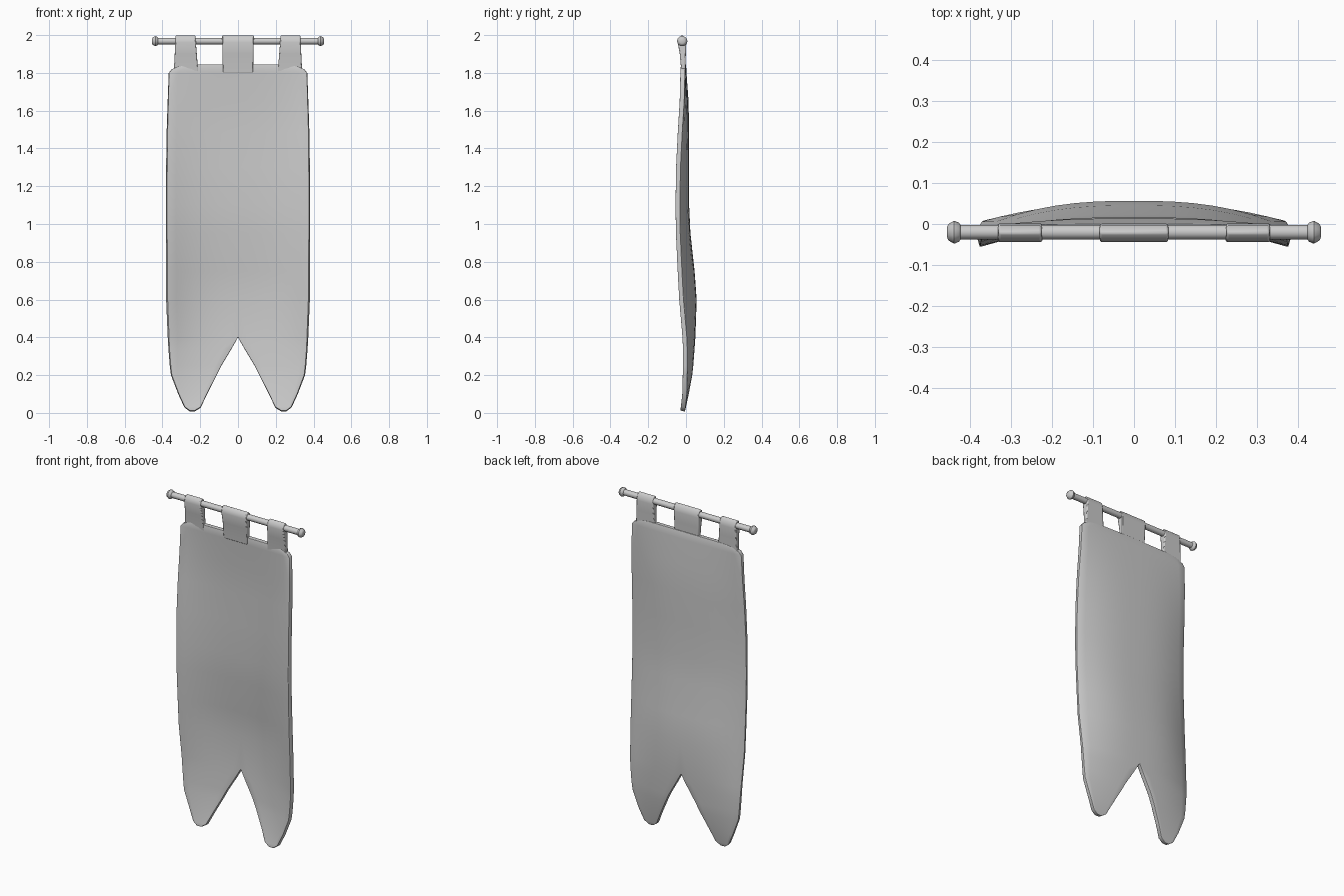
import bpy, bmesh, math

if "Cube" in bpy.data.objects:
    bpy.data.objects.remove(bpy.data.objects["Cube"])

ROD_Y, ROD_Z = -0.02, 1.968


def make_object(name, bm):
    bmesh.ops.recalc_face_normals(bm, faces=bm.faces)
    me = bpy.data.meshes.new(name)
    bm.to_mesh(me)
    bm.free()
    ob = bpy.data.objects.new(name, me)
    bpy.context.collection.objects.link(ob)
    return ob


def smooth(ob, angle=40):
    bpy.ops.object.select_all(action='DESELECT')
    ob.select_set(True)
    bpy.context.view_layer.objects.active = ob
    bpy.ops.object.shade_smooth_by_angle(angle=math.radians(angle))


def round_edges(ob, width):
    bev = ob.modifiers.new("round", 'BEVEL')
    bev.width, bev.segments, bev.limit_method = width, 2, 'ANGLE'
    bev.angle_limit = math.radians(50)


# Cloth: half grid of (z, inner x, outer x, edge y, centre y) rows, mirrored
ROWS = [
    (1.845, 0, .350, -.017, -.012), (1.80, 0, .366, -.018, -.010),
    (1.65, 0, .371, -.022, .001), (1.48, 0, .376, -.032, .004),
    (1.30, 0, .378, -.041, .003), (1.10, 0, .379, -.044, .004),
    (.95, 0, .379, -.042, .011), (.75, 0, .378, -.033, .033),
    (.60, 0, .377, -.025, .044), (.40, 0, .369, -.009, .037),
    (.34, .034, .366, -.007, .033), (.25, .088, .359, -.008, .027),
    (.20, .113, .353, -.010, .022), (.10, .164, .315, -.014, .004),
    (.03, .197, .283, -.018, -.012), (.010, .228, .255, -.019, -.018),
]
COLS = 8
bm = bmesh.new()
grid = []
for r, (z, xi, xo, ye, yc) in enumerate(ROWS):
    line = []
    for i in range(COLS + 1):
        u = i / COLS
        x = xi + (xo - xi) * u
        y = ye + (yc - ye) * (1 - min(1, x / .375) ** 2.6)
        drop = .025 * u ** 8 if r == 0 else 0
        line.append(bm.verts.new((x, y, z - drop)))
    grid.append(line)
for a, b in zip(grid, grid[1:]):
    for i in range(COLS):
        bm.faces.new((a[i], a[i + 1], b[i + 1], b[i]))
cloth = make_object("banner_cloth", bm)
mir = cloth.modifiers.new("mirror", 'MIRROR')
mir.use_clip = True
sol = cloth.modifiers.new("thickness", 'SOLIDIFY')
sol.thickness, sol.offset = .025, 0
round_edges(cloth, .008)
smooth(cloth, 50)

# Hanging tabs: teardrop profile wrapped over the rod
TAB = [(-.024, 1.80), (-.004, 1.80), (-.001, 1.90), (.001, 1.955), (-.004, 1.987),
       (-.021, 2.0), (-.037, 1.989), (-.044, 1.962), (-.033, 1.90)]


def tab(name, left, right):
    bm = bmesh.new()
    rings = []
    for bottom, top in (left, right):
        ring = [bm.verts.new((bottom + (top - bottom) * (z - 1.8) / .2, y, z)) for y, z in TAB]
        bm.faces.new(ring)
        rings.append(ring)
    n = len(TAB)
    for i in range(n):
        j = (i + 1) % n
        bm.faces.new((rings[0][i], rings[0][j], rings[1][j], rings[1][i]))
    ob = make_object(name, bm)
    round_edges(ob, .005)
    smooth(ob, 50)


tab("tab_centre", (-.080, -.084), (.080, .084))
tab("tab_left", (-.340, -.330), (-.210, -.226))
tab("tab_right", (.210, .226), (.340, .330))


# Rod and finials: profiles of (x, radius) revolved around the x axis
def revolve(name, profile, side=1, sides=10):
    bm = bmesh.new()
    rings = []
    for x, rad in profile:
        rings.append([bm.verts.new((side * x,
                                    ROD_Y + rad * math.cos(2 * math.pi * k / sides),
                                    ROD_Z + rad * math.sin(2 * math.pi * k / sides)))
                      for k in range(sides)])
    for a, b in zip(rings, rings[1:]):
        for k in range(sides):
            j = (k + 1) % sides
            bm.faces.new((a[k], a[j], b[j], b[k]))
    bm.faces.new(rings[0])
    bm.faces.new(rings[-1])
    smooth(make_object(name, bm))


revolve("rod", [(-.43, .018), (.43, .018)])
FINIAL = [(.422, .017), (.426, .023), (.438, .028), (.452, .020), (.455, .013)]
revolve("finial_right", FINIAL)
revolve("finial_left", FINIAL, side=-1)
